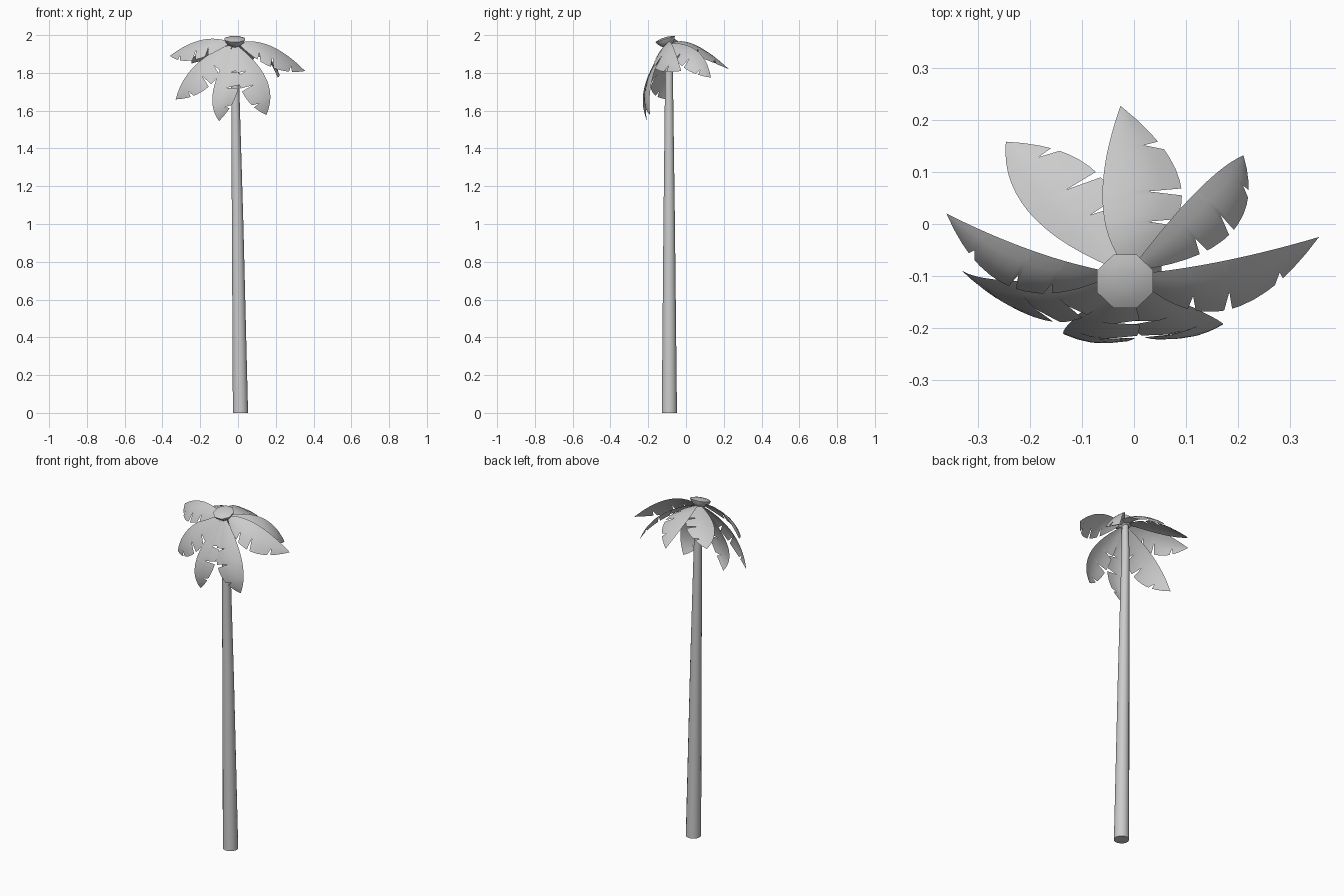
import bpy, bmesh, math
from mathutils import Vector, Matrix

if "Cube" in bpy.data.objects:
    bpy.data.objects.remove(bpy.data.objects["Cube"])

gray = bpy.data.materials.new("neutral_gray")
gray.diffuse_color = (0.6, 0.6, 0.6, 1)
gray.use_nodes = True
gray.node_tree.nodes["Principled BSDF"].inputs["Base Color"].default_value = gray.diffuse_color


def finish(bm, name, angle):
    mesh = bpy.data.meshes.new(name)
    bm.to_mesh(mesh)
    bm.free()
    mesh.materials.append(gray)
    obj = bpy.data.objects.new(name, mesh)
    bpy.context.collection.objects.link(obj)
    bpy.ops.object.select_all(action='DESELECT')
    obj.select_set(True)
    bpy.context.view_layer.objects.active = obj
    bpy.ops.object.shade_smooth_by_angle(angle=math.radians(angle))


def lathe(name, rings, sides, angle, matrix=None):
    """Closed stack of rings, each (centre, radius)."""
    bm = bmesh.new()
    loops = [[bm.verts.new(Vector(c) + Vector((r * math.cos(a), r * math.sin(a), 0)))
              for a in [2 * math.pi * (i + 0.5) / sides for i in range(sides)]]
             for c, r in rings]
    for lo, hi in zip(loops, loops[1:]):
        for i in range(sides):
            j = (i + 1) % sides
            bm.faces.new((lo[i], lo[j], hi[j], hi[i]))
    bm.faces.new(loops[0][::-1])
    bm.faces.new(loops[-1])
    if matrix:
        bm.transform(matrix)
    finish(bm, name, angle)


# Leaning, tapering trunk
lathe("trunk", [((0.013, -0.088, 0), 0.041), ((-0.002, -0.089, 1.0), 0.031),
                ((-0.016, -0.09, 1.8), 0.021), ((-0.018, -0.095, 1.96), 0.018)], 16, 40)

# Tilted bowl-shaped crown with a shallow domed top
tilt = Matrix.Translation((-0.017, -0.11, 1.979)) @ Matrix.Rotation(math.radians(17), 4, 'X')
lathe("crown", [((0, 0, -0.042), 0.014), ((0, 0, -0.032), 0.034), ((0, 0, -0.016), 0.05),
                ((0, 0, 0), 0.058), ((0, 0, 0.006), 0.04), ((0, 0, 0.009), 0.015)], 8, 60, tilt)

# Fronds: tip, middle of the plain edge, middle of the torn edge
fronds = [
    ((-0.36, 0.02, 1.89), (-0.22, -0.042, 1.967), (-0.255, -0.112, 1.865)),
    ((-0.33, -0.09, 1.66), (-0.25, -0.108, 1.815), (-0.17, -0.185, 1.715)),
    ((-0.10, -0.205, 1.545), (-0.135, -0.205, 1.68), (-0.003, -0.222, 1.70)),
    ((0.15, -0.19, 1.577), (0.162, -0.185, 1.735), (0.03, -0.22, 1.685)),
    ((0.355, -0.025, 1.81), (0.20, -0.065, 1.93), (0.205, -0.157, 1.82)),
    ((0.21, 0.132, 1.775), (0.135, 0.077, 1.90), (0.20, 0.0, 1.82)),
    ((-0.026, 0.227, 1.82), (-0.06, 0.075, 1.935), (0.088, 0.083, 1.88)),
    ((-0.246, 0.158, 1.85), (-0.215, 0.04, 1.90), (-0.085, 0.11, 1.90)),
]
HUB = Vector((-0.018, -0.10, 1.965))
MID = 0.57
TEARS = {0.3: 0.6, 0.5: 0.55, 0.78: 0.65}   # position along frond: depth left
COLS = 5


def edge(mid, tip):
    """Quadratic curve leaving the hub, passing mid and ending at tip."""
    start = HUB + (mid - HUB).normalized() * 0.03
    ctrl = (mid - start * (1 - MID) ** 2 - tip * MID ** 2) / (2 * MID * (1 - MID))
    return lambda t: start * (1 - t) ** 2 + ctrl * 2 * t * (1 - t) + tip * t * t


def frond(index, tip, plain, torn):
    tip, plain, torn = Vector(tip), Vector(plain), Vector(torn)
    ea, eb = edge(plain, tip), edge(torn, tip)
    normal = (tip - HUB).cross(torn - plain).normalized()
    out = Vector((tip.x - HUB.x, tip.y - HUB.y, 0)).normalized() + Vector((0, 0, 1))
    flip = normal.dot(out) < 0
    if flip:
        normal = -normal
    rows = [(i / 14, 1.0) for i in range(14)
            if all(abs(i / 14 - t) > 0.03 for t in TEARS)]
    for t, depth in TEARS.items():
        rows += [(t - 0.022, 1.0), (t, depth), (t + 0.022, 1.0)]
    rows.sort()
    bm = bmesh.new()
    grid = []
    for t, width in rows:
        line = []
        for c in range(COLS):
            v = c / (COLS - 1) * width
            p = ea(t).lerp(eb(t), v)
            p += normal * 0.012 * math.sin(math.pi * v) * math.sin(math.pi * t)
            line.append(bm.verts.new(p))
        grid.append(line)
    end = bm.verts.new(tip)
    faces = []
    for r0, r1 in zip(grid, grid[1:]):
        for c in range(COLS - 1):
            faces.append(bm.faces.new((r0[c], r1[c], r1[c + 1], r0[c + 1])))
    for c in range(COLS - 1):
        faces.append(bm.faces.new((grid[-1][c], end, grid[-1][c + 1])))
    if flip:
        bmesh.ops.reverse_faces(bm, faces=faces)
    finish(bm, f"frond_{index}", 60)


for i, data in enumerate(fronds, 1):
    frond(i, *data)
